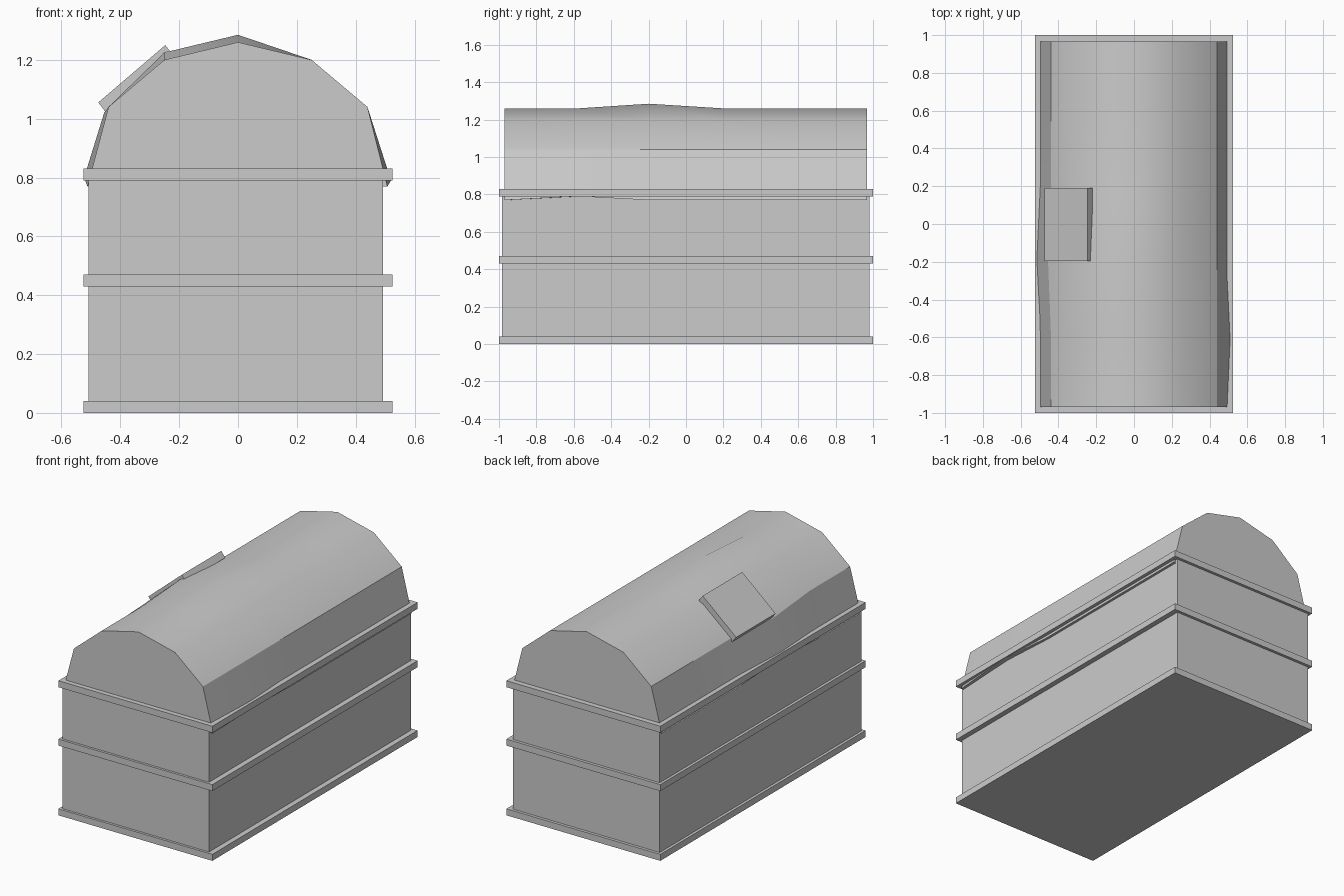
import bpy, bmesh, math
from mathutils import Vector

cube = bpy.data.objects.get("Cube")
if cube:
    bpy.data.objects.remove(cube, do_unlink=True)

grey = bpy.data.materials.new("plain grey")
grey.use_nodes = True
grey.diffuse_color = (0.6, 0.6, 0.6, 1)
grey.node_tree.nodes["Principled BSDF"].inputs["Base Color"].default_value = (0.6, 0.6, 0.6, 1)


def finish(name, bm):
    bmesh.ops.recalc_face_normals(bm, faces=bm.faces[:])
    mesh = bpy.data.meshes.new(name)
    bm.to_mesh(mesh)
    bm.free()
    mesh.materials.append(grey)
    obj = bpy.data.objects.new(name, mesh)
    bpy.context.collection.objects.link(obj)
    return obj


def loft(name, sections):
    """Join matching closed cross-sections and cap both ends."""
    bm = bmesh.new()
    rings = [[bm.verts.new(p) for p in section] for section in sections]
    count = len(rings[0])
    for a, b in zip(rings, rings[1:]):
        for i in range(count):
            j = (i + 1) % count
            bm.faces.new((a[i], a[j], b[j], b[i]))
    bm.faces.new(rings[0])
    bm.faces.new(rings[-1])
    return finish(name, bm)


def box(name, x0, x1, y0, y1, z0, z1):
    outline = [(x0, y0), (x1, y0), (x1, y1), (x0, y1)]
    return loft(name, [[(x, y, z) for x, y in outline] for z in (z0, z1)])


# Walls and the three surrounding bands
box("walls", -0.508, 0.492, -0.985, 0.982, 0.02, 0.81)
for name, base in (("base_band", 0), ("middle_band", 0.43), ("eaves_band", 0.79)):
    box(name, -0.525, 0.525, -1, 1, base, base + 0.04)

# Arched roof with a few sagging and bulging points, keyed by station and point
profile = [(-0.512, 0.77), (-0.44, 1.04), (-0.25, 1.2), (0, 1.26),
           (0.25, 1.2), (0.44, 1.04), (0.508, 0.77)]
stations = [-0.97, -0.58, -0.2, 0.2, 0.58, 0.967]
warps = {(2, 0): (-0.523, 0.8), (2, 1): (-0.455, 1.02), (2, 2): (-0.25, 1.225),
         (2, 3): (0, 1.285), (1, 6): (0.52, 0.79)}
sections = [[(x, y, z) for x, z in (warps.get((s, i), p) for i, p in enumerate(profile))]
            for s, y in enumerate(stations)]
roof = loft("roof", sections)
bpy.ops.object.select_all(action='DESELECT')
roof.select_set(True)
bpy.context.view_layer.objects.active = roof
bpy.ops.object.shade_smooth_by_angle(angle=math.radians(30))

# Tilted roof hatch
hatch_outline = [(-0.475, 1.055), (-0.247, 1.25), (-0.22, 1.215), (-0.448, 1.02)]
loft("roof_hatch", [[(x, y, z) for x, z in hatch_outline] for y in (-0.195, 0.19)])
